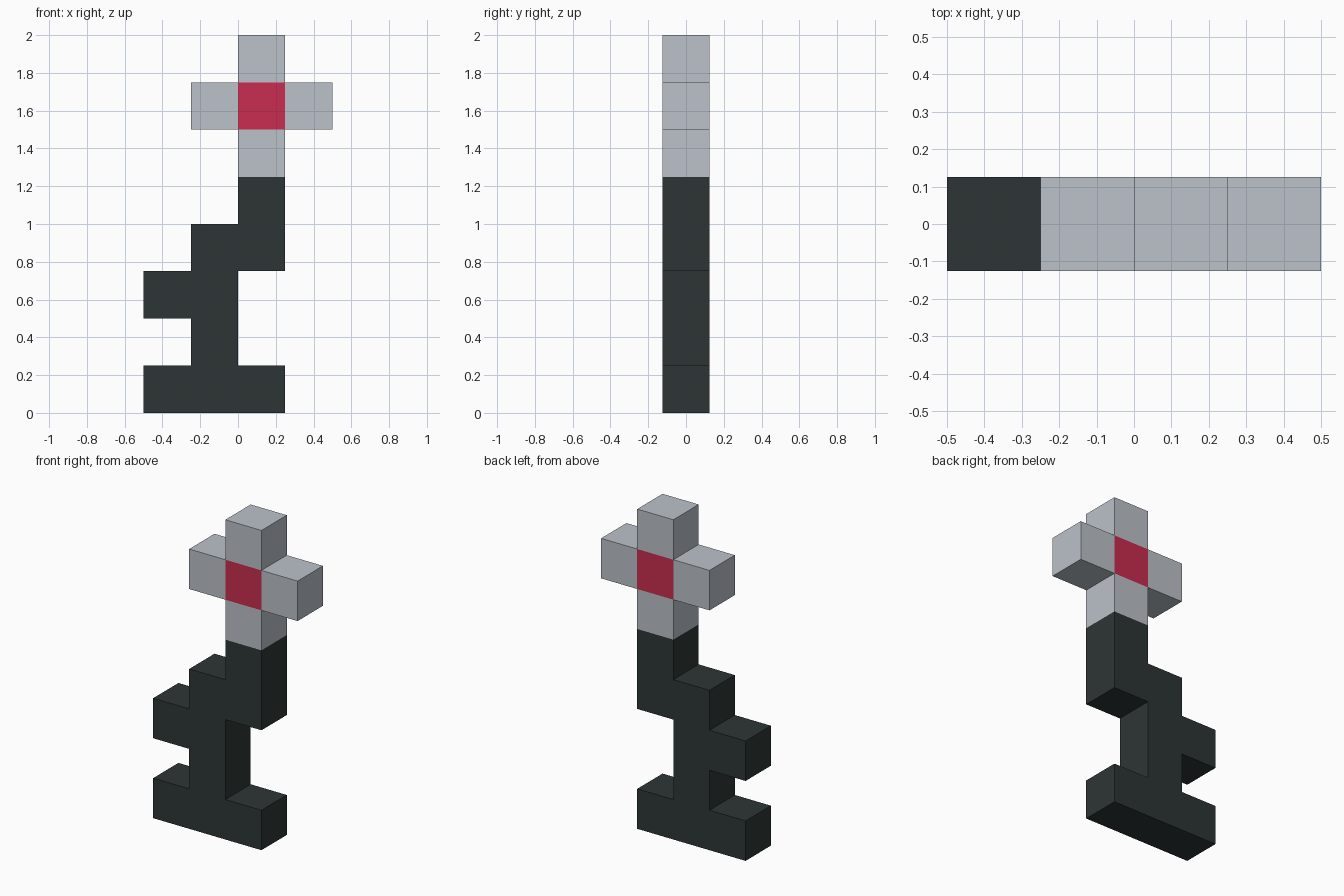
import bpy, bmesh

if "Cube" in bpy.data.objects:
    bpy.data.objects.remove(bpy.data.objects["Cube"])

U = 0.25  # block size


def material(name, rgb):
    m = bpy.data.materials.new(name)
    m.diffuse_color = (*rgb, 1.0)
    m.use_nodes = True
    m.node_tree.nodes["Principled BSDF"].inputs["Base Color"].default_value = m.diffuse_color
    return m


DARK = material("dark green", (0.026, 0.036, 0.035))
GREY = material("pale grey", (0.50, 0.54, 0.59))
RED = material("crimson", (0.58, 0.026, 0.08))


def extruded(name, outline, mat):
    """Extrude an (x, z) outline, in block units, one block deep along y."""
    bm = bmesh.new()
    face = bm.faces.new([bm.verts.new((x * U, -U / 2, z * U)) for x, z in outline])
    back = bmesh.ops.extrude_face_region(bm, geom=[face])["geom"]
    bmesh.ops.translate(bm, vec=(0, U, 0),
                        verts=[g for g in back if isinstance(g, bmesh.types.BMVert)])
    bmesh.ops.recalc_face_normals(bm, faces=bm.faces)
    me = bpy.data.meshes.new(name)
    bm.to_mesh(me)
    bm.free()
    me.materials.append(mat)
    ob = bpy.data.objects.new(name, me)
    bpy.context.collection.objects.link(ob)
    return ob


def block(name, x, z, mat):
    return extruded(name, [(x, z), (x + 1, z), (x + 1, z + 1), (x, z + 1)], mat)


# Stepped stem with foot and side leaf
extruded("stem", [(-2, 0), (1, 0), (1, 1), (0, 1), (0, 3), (1, 3), (1, 5), (0, 5),
                  (0, 4), (-1, 4), (-1, 3), (-2, 3), (-2, 2), (-1, 2), (-1, 1), (-2, 1)], DARK)

# Flower head: centre and four petals around it
block("flower_centre", 0, 6, RED)
for side, dx, dz in (("lower", 0, -1), ("upper", 0, 1), ("left", -1, 0), ("right", 1, 0)):
    block(side + "_petal", dx, 6 + dz, GREY)
